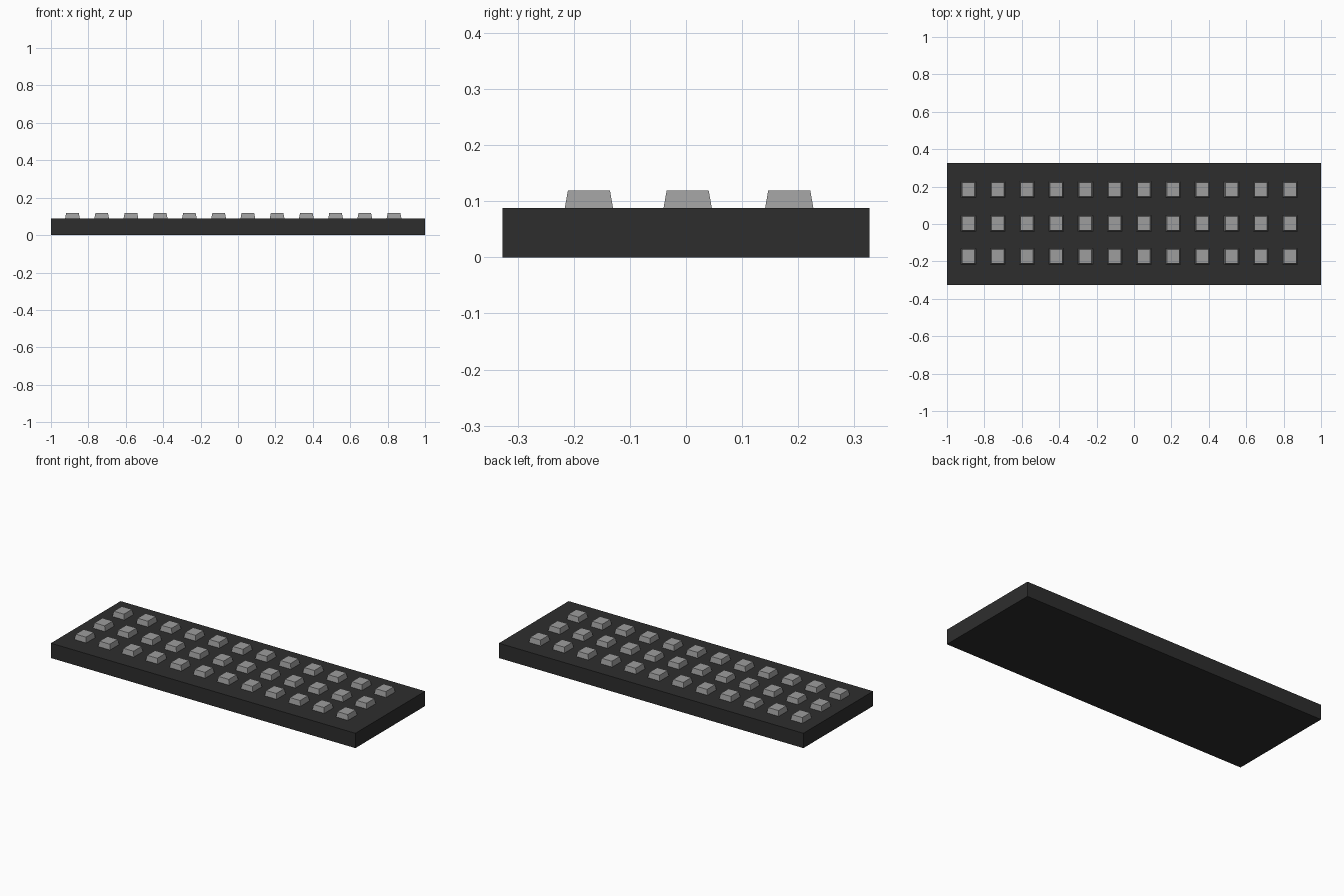
import bpy, bmesh

if "Cube" in bpy.data.objects:
    bpy.data.objects.remove(bpy.data.objects["Cube"])


def material(name, value):
    m = bpy.data.materials.new(name)
    m.diffuse_color = (value, value, value, 1)
    m.use_nodes = True
    m.node_tree.nodes["Principled BSDF"].inputs["Base Color"].default_value = m.diffuse_color
    return m


def frustum(bm, x, y, z0, z1, bottom, top):
    """Four-sided block, tapering from bottom size to top size."""
    rings = []
    for z, (w, d) in ((z0, bottom), (z1, top)):
        rings.append([bm.verts.new((x + sx * w / 2, y + sy * d / 2, z))
                      for sx, sy in ((-1, -1), (1, -1), (1, 1), (-1, 1))])
    lo, hi = rings
    bm.faces.new(lo[::-1])
    bm.faces.new(hi)
    for i in range(4):
        j = (i + 1) % 4
        bm.faces.new((lo[i], lo[j], hi[j], hi[i]))


def finish(bm, name, mat):
    me = bpy.data.meshes.new(name)
    bm.to_mesh(me)
    bm.free()
    me.materials.append(mat)
    bpy.context.collection.objects.link(bpy.data.objects.new(name, me))


dark = material("dark grey", 0.027)
light = material("light grey", 0.34)

BASE_TOP, KEY_TOP = 0.088, 0.119

# Base slab
bm = bmesh.new()
frustum(bm, 0, 0, 0, BASE_TOP, (2.0, 0.654), (2.0, 0.654))
finish(bm, "keyboard_base", dark)

# Tapered keys: three rows of twelve
for r, y in enumerate((-0.173, 0.003, 0.184)):
    bm = bmesh.new()
    for c in range(12):
        frustum(bm, -0.885 + c * 0.1563, y, BASE_TOP, KEY_TOP,
                (0.079, 0.086), (0.067, 0.075))
    finish(bm, f"key_row_{r + 1}", light)
